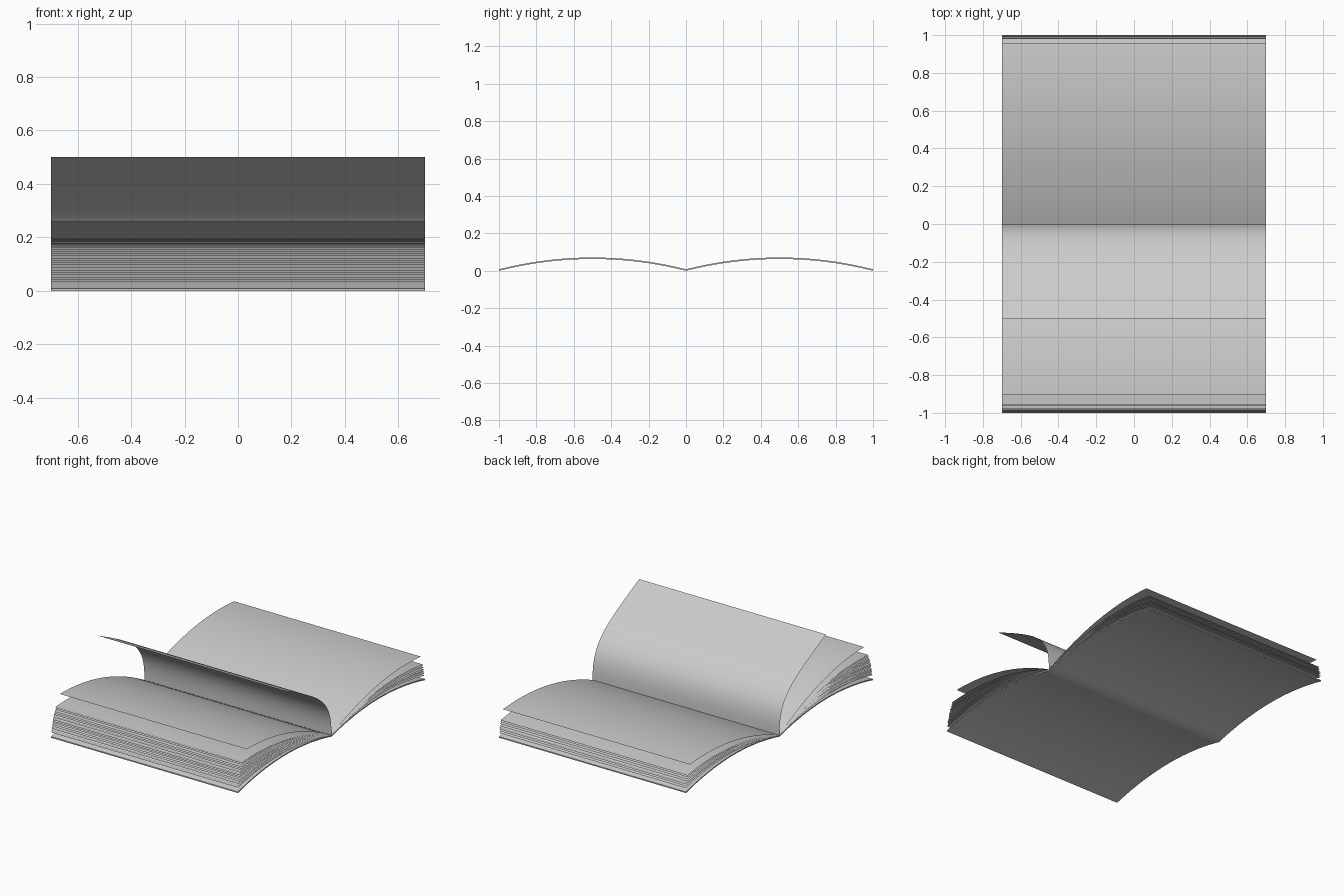
import bpy
import bmesh
import random

cube = bpy.data.objects.get("Cube")
if cube:
    bpy.data.objects.remove(cube, do_unlink=True)

random.seed(4)
HALF_WIDTH = 0.7
SPINE_Z = 0.009
BULGE = 0.063
STEPS = 20

paper = bpy.data.materials.new("paper_grey")
paper.use_nodes = True
GREY = (0.6, 0.6, 0.6, 1)
paper.diffuse_color = GREY
paper.node_tree.nodes["Principled BSDF"].inputs["Base Color"].default_value = GREY


def sheet(name, profile, thickness=0):
    """Sweep a (y, z) profile across the width, optionally as a thin solid."""
    bm = bmesh.new()
    rows = [[bm.verts.new((x, y, z)) for x in (-HALF_WIDTH, HALF_WIDTH)]
            for y, z in profile]
    for a, b in zip(rows, rows[1:]):
        bm.faces.new((a[0], a[1], b[1], b[0]))
    if thickness:
        top = bmesh.ops.extrude_face_region(bm, geom=bm.faces[:])["geom"]
        moved = [v for v in top if isinstance(v, bmesh.types.BMVert)]
        bmesh.ops.translate(bm, verts=moved, vec=(0, 0, thickness))
        bmesh.ops.recalc_face_normals(bm, faces=bm.faces[:])
    elif profile[0][0] > profile[-1][0]:
        bmesh.ops.reverse_faces(bm, faces=bm.faces[:])
    mesh = bpy.data.meshes.new(name)
    bm.to_mesh(mesh)
    bm.free()
    mesh.materials.append(paper)
    obj = bpy.data.objects.new(name, mesh)
    bpy.context.collection.objects.link(obj)
    bpy.ops.object.select_all(action="DESELECT")
    obj.select_set(True)
    bpy.context.view_layer.objects.active = obj
    bpy.ops.object.shade_smooth_by_angle(angle=0.6)


def arch(side, reach, tip, base=SPINE_Z):
    """Bulging profile from the spine out to a raised tip."""
    points = []
    for i in range(STEPS + 1):
        t = i / STEPS
        z = base + (tip - base) * t + 4 * BULGE * t * (1 - t)
        points.append((side * reach * t, z))
    return points


def page(name, side, tip):
    sheet(name, arch(side, 1 - 1.4 * tip * tip, tip))


# Cover: two arched boards meeting at the spine
cover = arch(-1, 1, 0, 0)[::-1] + arch(1, 1, 0, 0)[1:]
sheet("cover", cover, 0.008)

# Page stacks on both sides of the spine
for name, side, count, low, high in (("front_page", -1, 19, 0.035, 0.19),
                                     ("back_page", 1, 8, 0.032, 0.112)):
    gap = (high - low) / (count - 1)
    for i in range(count):
        jitter = random.uniform(-0.3, 0.3) * gap if 0 < i < count - 1 else 0
        page(f"{name}_{i + 1}", side, low + i * gap + jitter)

# Loose top page on each side
page("front_top_page", -1, 0.26)
page("back_top_page", 1, 0.176)

# Page caught in mid turn, rising steeply and then leaning toward the front
curl = [(0, SPINE_Z), (0, 0.25), (-0.1, 0.31), (-0.5, 0.5)]
turning = []
for i in range(STEPS + 1):
    t = i / STEPS
    s = 1 - t
    weights = (s ** 3, 3 * s * s * t, 3 * s * t * t, t ** 3)
    turning.append(tuple(sum(w * p[k] for w, p in zip(weights, curl))
                         for k in (0, 1)))
sheet("turning_page", turning)
